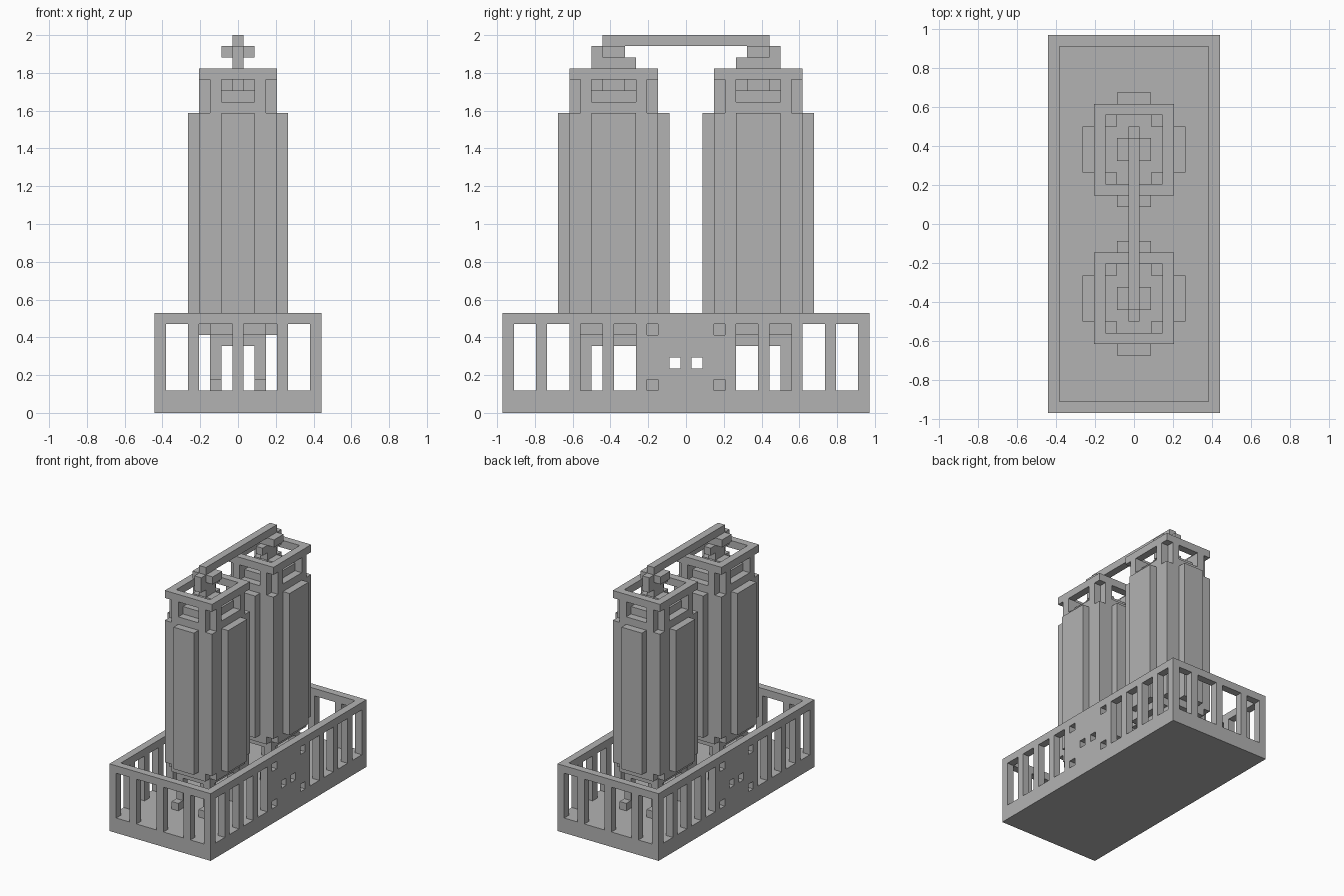
import bpy, bmesh
from mathutils import Vector

U = 2 / 34  # block size

if "Cube" in bpy.data.objects:
    bpy.data.objects.remove(bpy.data.objects["Cube"], do_unlink=True)

stone = bpy.data.materials.new("plain grey")
stone.use_nodes = True
GREY = (0.45, 0.45, 0.45, 1)
stone.diffuse_color = GREY
stone.node_tree.nodes["Principled BSDF"].inputs["Base Color"].default_value = GREY


def blocks(name, spans):
    """One object from boxes given as (x0, x1), (y0, y1), (z0, z1) in blocks."""
    bm = bmesh.new()
    for span in spans:
        cube = bmesh.ops.create_cube(bm, size=1)
        for v in cube["verts"]:
            v.co = Vector([(a + (b - a) * (c + 0.5)) * U for (a, b), c in zip(span, v.co)])
    mesh = bpy.data.meshes.new(name)
    bm.to_mesh(mesh)
    bm.free()
    mesh.materials.append(stone)
    obj = bpy.data.objects.new(name, mesh)
    bpy.context.collection.objects.link(obj)
    return obj


def cut(obj, spans):
    """Cut box-shaped openings and bake the result."""
    cutter = blocks("cutter", spans)
    cutter.hide_render = True
    mod = obj.modifiers.new("openings", "BOOLEAN")
    mod.operation = "DIFFERENCE"
    mod.solver = "EXACT"
    mod.object = cutter
    graph = bpy.context.evaluated_depsgraph_get()
    baked = bpy.data.meshes.new_from_object(obj.evaluated_get(graph))
    obj.modifiers.clear()
    obj.data = baked
    bpy.data.objects.remove(cutter, do_unlink=True)


def both(a, b):
    """A range and its mirror image."""
    return [(a, b), (-b, -a)]


# Base: floor and four pierced walls
HX, HY, WALL = 7.5, 16.5, 9
blocks("floor", [((-HX + 1, HX - 1), (-HY + 1, HY - 1), (0, 2))])

end_windows = both(0.5, 3.5) + both(4.5, 6.5)
side_windows = [r for k in range(4) for r in both(4.5 + 3 * k, 6.5 + 3 * k)]
small_holes = [(r, z) for r in both(2.5, 3.5) for z in ((2, 3), (7, 8))]
small_holes += [(r, (4, 5)) for r in both(0.5, 1.5)]

for name, s in (("front", -1), ("back", 1)):
    y = tuple(sorted((s * HY, s * (HY - 1))))
    wall = blocks(name + "_wall", [((-HX, HX), y, (0, WALL))])
    cut(wall, [(x, (y[0] - 1, y[1] + 1), (2, 8)) for x in end_windows])

for name, s in (("right", -1), ("left", 1)):
    x = tuple(sorted((s * HX, s * (HX - 1))))
    through = (x[0] - 1, x[1] + 1)
    wall = blocks(name + "_wall", [(x, (-HY + 1, HY - 1), (0, WALL))])
    cut(wall, [(through, y, (2, 8)) for y in side_windows]
        + [(through, y, z) for y, z in small_holes])


def tower(name, cy):
    def at(a, b):
        return (cy + a, cy + b)

    def ring_side(z):
        """Four walls around the shaft, without the corner blocks."""
        return ([((-2.5, 2.5), at(*y), z) for y in both(3, 4)]
                + [(x, at(-3, 3), z) for x in both(2.5, 3.5)])

    # Shaft with a raised panel on every side
    blocks(name + "_shaft", [((-3.5, 3.5), at(-4, 4), (8, 27))])
    blocks(name + "_panels",
           [((-1.5, 1.5), at(*y), (8, 27)) for y in both(4, 5)]
           + [(x, at(-2, 2), (8, 27)) for x in both(3.5, 4.5)])
    blocks(name + "_shaft_foot", ring_side((7, 8)))

    # Cross-shaped core showing below and above the shaft
    blocks(name + "_core_bottom", [((-1.5, 1.5), at(-3, 3), (6, 8)),
                                   ((-2.5, 2.5), at(-2, 2), (6, 8))])
    blocks(name + "_core_top", [((-1.5, 1.5), at(-3, 3), (27, 29)),
                                ((-2.5, 2.5), at(-2, 2), (27, 29))])

    # Legs with feet, and the matching columns in the crown
    corners = [(x, y) for x in both(1.5, 2.5) for y in both(2, 3)]
    blocks(name + "_legs", [(x, at(*y), (2, 8)) for x, y in corners])
    blocks(name + "_columns", [(x, at(*y), (27, 30)) for x, y in corners])
    blocks(name + "_feet", [(x, at(*y), (2, 3))
                            for x in both(1.5, 2.5) for y in both(3, 4)])

    # Crown: low parapet, window jambs and top ring
    blocks(name + "_parapet", ring_side((27, 28)))
    blocks(name + "_jambs",
           [(x, at(*y), (28, 30)) for x in both(1.5, 2.5) for y in both(3, 4)]
           + [(x, at(*y), (28, 30)) for x in both(2.5, 3.5) for y in both(2, 3)])
    blocks(name + "_ring",
           [((-3.5, 3.5), at(*y), (30, 31)) for y in both(3, 4)]
           + [(x, at(-3, 3), (30, 31)) for x in both(2.5, 3.5)])

    # Mast with cross arms
    outer = at(-1, 2) if cy > 0 else at(-2, 1)
    blocks(name + "_mast", [((-0.5, 0.5), at(-2, 2), (29, 30)),
                            ((-0.5, 0.5), at(-1, 1), (30, 31)),
                            ((-0.5, 0.5), at(-2, 2), (31, 32)),
                            ((-0.5, 0.5), outer, (32, 33))])
    blocks(name + "_arms", [((-1.5, 1.5), at(-1, 1), z) for z in ((29, 30), (32, 33))])


tower("front_tower", -6.5)
tower("back_tower", 6.5)

# Beam joining the two masts
blocks("top_beam", [((-0.5, 0.5), (-7.5, 7.5), (33, 34))])
